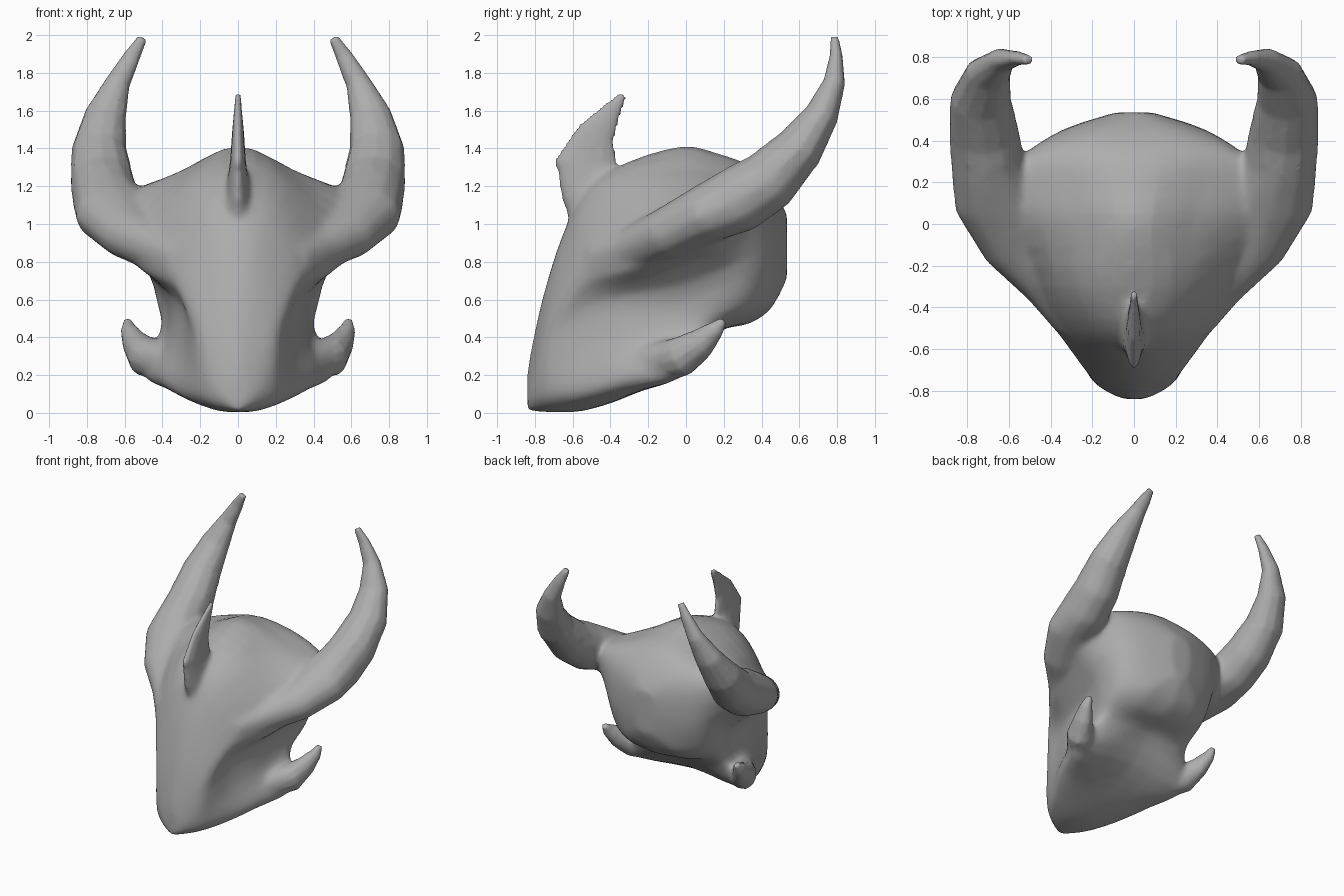
import bpy, bmesh, math
from mathutils import Vector

if "Cube" in bpy.data.objects:
    bpy.data.objects.remove(bpy.data.objects["Cube"])

bone = bpy.data.materials.new("grey bone")
bone.diffuse_color = (0.42, 0.42, 0.42, 1)
bone.use_nodes = True
bone.node_tree.nodes["Principled BSDF"].inputs["Base Color"].default_value = bone.diffuse_color
parts = []


def catmull(p0, p1, p2, p3, t):
    return 0.5 * (2 * p1 + (p2 - p0) * t + (2 * p0 - 5 * p1 + 4 * p2 - p3) * t * t
                  + (3 * p1 - p0 - 3 * p2 + p3) * t ** 3)


def refine(points, n, closed=False):
    """Smooth curve through the points with n steps per span."""
    m, out = len(points), []
    at = (lambda i: points[i % m]) if closed else (lambda i: points[max(0, min(i, m - 1))])
    for i in range(m if closed else m - 1):
        out += [catmull(at(i - 1), at(i), at(i + 1), at(i + 2), k / n) for k in range(n)]
    return out if closed else out + [points[-1]]


def loft(name, rings):
    """Skin closed rings of equal length and cap both ends."""
    bm = bmesh.new()
    loops = [[bm.verts.new(p) for p in ring] for ring in rings]
    for a, b in zip(loops, loops[1:]):
        for i in range(len(a)):
            j = (i + 1) % len(a)
            bm.faces.new((a[i], a[j], b[j], b[i]))
    bm.faces.new(loops[0])
    bm.faces.new(loops[-1])
    bmesh.ops.recalc_face_normals(bm, faces=bm.faces)
    mesh = bpy.data.meshes.new(name)
    bm.to_mesh(mesh)
    bm.free()
    mesh.materials.append(bone)
    obj = bpy.data.objects.new(name, mesh)
    bpy.context.collection.objects.link(obj)
    parts.append(obj)


def horn(name, path, side=1, sides=12):
    """Tapered tube; each path point is x, y, z, sideways radius, other radius."""
    pts = [Vector((side * p[0], p[1], p[2])) for p in path]
    rings = []
    for i, p in enumerate(path):
        t = (pts[min(i + 1, len(pts) - 1)] - pts[max(i - 1, 0)]).normalized()
        u = Vector((1, 0, 0))
        u = (u - t * u.dot(t)).normalized()
        v = t.cross(u)
        rings.append([pts[i] + u * p[3] * math.cos(a) + v * p[4] * math.sin(a)
                      for a in (2 * math.pi * k / sides for k in range(sides))])
    loft(name, rings)


# Skull: half sections from snout to back of the cranium.
# y, top z, (upper, ridge, cheek, low cheek, jaw, underside as x z), bottom z
sections = [
    (-.815, .36, (.04, .33, .09, .24, .11, .16, .11, .11, .09, .06, .05, .02), .01),
    (-.75, .64, (.08, .60, .18, .45, .20, .32, .20, .20, .18, .08, .10, .02), .005),
    (-.65, .95, (.12, .89, .27, .63, .25, .45, .25, .28, .25, .10, .14, .02), .003),
    (-.52, 1.20, (.20, 1.09, .37, .77, .29, .57, .29, .35, .32, .13, .22, .05), .015),
    (-.30, 1.33, (.27, 1.22, .54, .83, .36, .63, .36, .40, .43, .20, .33, .11), .09),
    (-.02, 1.41, (.27, 1.29, .70, 1.0, .42, .68, .39, .45, .50, .29, .44, .19), .24),
    (.16, 1.375, (.32, 1.27, .74, 1.06, .48, .75, .41, .52, .32, .44, .16, .42), .43),
    (.33, 1.31, (.32, 1.25, .54, 1.12, .46, .82, .38, .59, .25, .50, .12, .48), .47),
    (.45, 1.19, (.20, 1.17, .33, 1.06, .34, .84, .26, .66, .20, .59, .10, .57), .55),
]
rings = []
for y, top, half, bottom in sections:
    pairs = list(zip(half[::2], half[1::2]))
    outline = [(0, top)] + pairs + [(0, bottom)] + [(-x, z) for x, z in reversed(pairs)]
    rings.append([Vector((x, y, z)) for x, z in outline])


def end_ring(ring, y, middle, width, height):
    return [Vector((p.x * width, y, middle + (p.z - middle) * height)) for p in ring]


rings.insert(0, end_ring(rings[0], -.84, .01, .4, .6))
rings.append(end_ring(rings[-1], .535, .89, .25, .54))
columns = [refine(list(col), 3) for col in zip(*rings)]
loft("skull", [refine(list(ring), 3, True) for ring in zip(*columns)])

# Nose horn: a thin blade curving backwards
horn("nose_horn", [(0, -.46, 1.05, .09, .16), (0, -.49, 1.18, .065, .18),
                   (0, -.53, 1.33, .042, .165), (0, -.475, 1.48, .032, .10),
                   (0, -.40, 1.59, .022, .055), (0, -.33, 1.685, .014, .02)])

for side, label in ((1, "right"), (-1, "left")):
    # Brow ridges that run on into large horns sweeping back, up and inwards
    horn(label + "_horn", [(.30, -.48, .80, .08, .10), (.42, -.30, .86, .11, .12),
                           (.57, -.10, .95, .165, .14), (.66, .12, 1.06, .21, .16),
                           (.70, .28, 1.13, .18, .18),
                           (.72, .44, 1.23, .17, .165), (.735, .60, 1.40, .145, .13),
                           (.70, .72, 1.58, .11, .09), (.635, .785, 1.75, .066, .058),
                           (.56, .795, 1.89, .045, .034), (.505, .787, 1.985, .026, .022)], side)
    # Jaw edges that end in prongs pointing back and up
    horn(label + "_jaw_prong", [(.30, -.32, .22, .07, .10), (.39, -.16, .26, .09, .11),
                                (.49, -.02, .30, .10, .11),
                                (.545, .08, .37, .07, .08), (.58, .155, .44, .042, .048),
                                (.585, .20, .49, .02, .02)], side)

# Fuse all parts into one continuous skin
bpy.ops.object.select_all(action='DESELECT')
for obj in parts:
    obj.select_set(True)
skull = parts[0]
bpy.context.view_layer.objects.active = skull
bpy.ops.object.join()
skull.name = "horned_skull"
fuse = skull.modifiers.new("fuse", 'REMESH')
fuse.mode = 'VOXEL'
fuse.voxel_size = 0.014
bpy.ops.object.modifier_apply(modifier=fuse.name)

# Soften the joints, leaving the thin tips sharp
bm = bmesh.new()
bm.from_mesh(skull.data)
soft = [v for v in bm.verts if v.co.z < 1.3 and not (abs(v.co.x) > .52 and v.co.z < .6)]
for _ in range(14):
    bmesh.ops.smooth_vert(bm, verts=soft, factor=0.5, use_axis_x=True,
                          use_axis_y=True, use_axis_z=True)
for f in bm.faces:
    f.material_index = 0
bm.to_mesh(skull.data)
bm.free()
if not skull.data.materials:
    skull.data.materials.append(bone)
thin = skull.modifiers.new("thin", 'DECIMATE')
thin.ratio = 0.2
bpy.ops.object.modifier_apply(modifier=thin.name)
bpy.ops.object.shade_smooth_by_angle(angle=math.radians(60))
